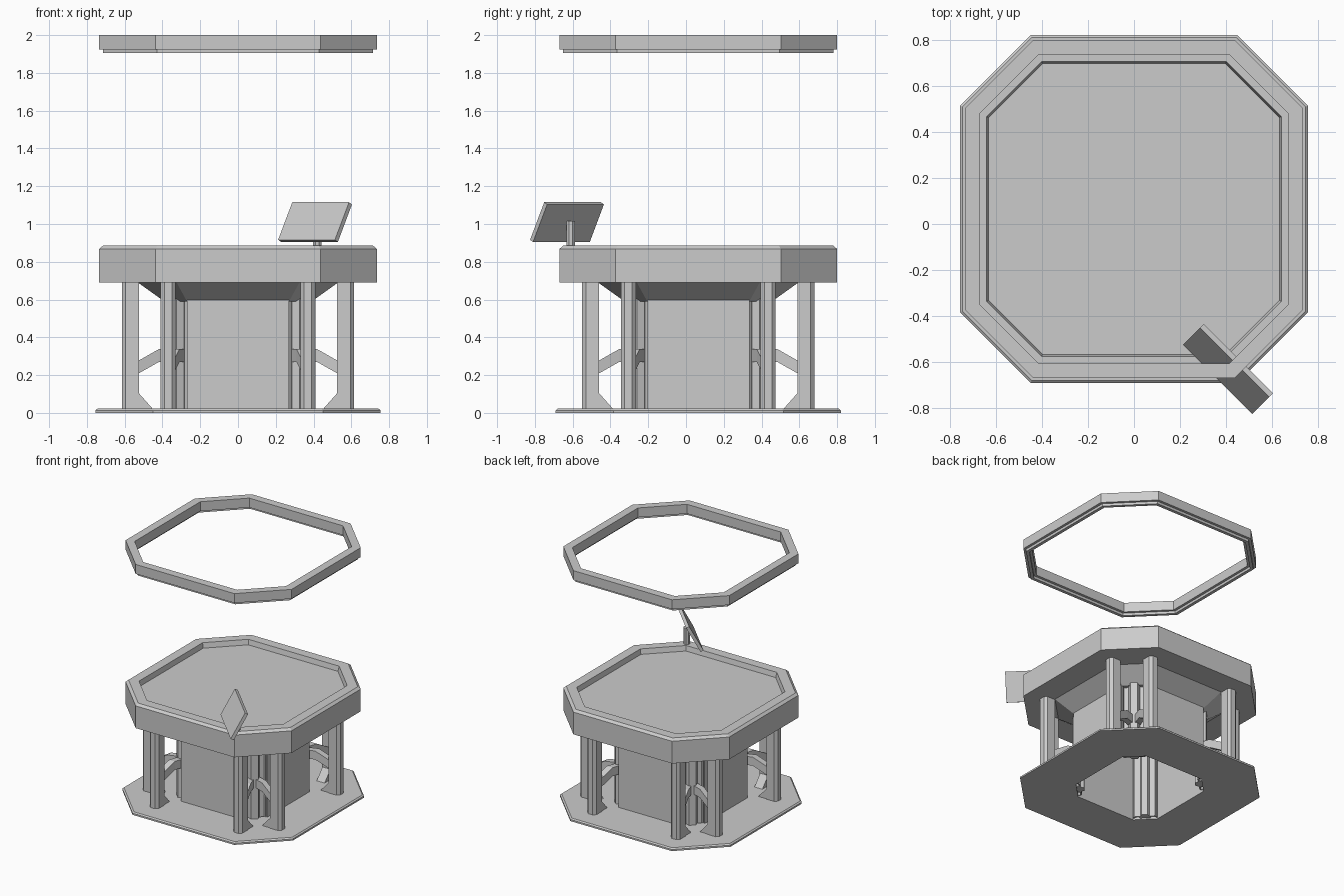
import bpy, bmesh, math
from mathutils import Matrix, Vector

if "Cube" in bpy.data.objects:
    bpy.data.objects.remove(bpy.data.objects["Cube"])

CY = 0.065  # the table centre sits slightly behind the origin


def finish(name, bm, matrix=None):
    if matrix:
        bm.transform(matrix)
    bmesh.ops.recalc_face_normals(bm, faces=bm.faces)
    me = bpy.data.meshes.new(name)
    bm.to_mesh(me)
    bm.free()
    ob = bpy.data.objects.new(name, me)
    bpy.context.collection.objects.link(ob)
    return ob


def loft(name, rings, closed=False, matrix=None):
    """Bridge point loops; closed joins last ring to first, else caps both ends."""
    bm = bmesh.new()
    vs = [[bm.verts.new(p) for p in r] for r in rings]
    n = len(vs[0])
    pairs = list(zip(vs, vs[1:])) + ([(vs[-1], vs[0])] if closed else [])
    for a, b in pairs:
        for i in range(n):
            j = (i + 1) % n
            bm.faces.new((a[i], a[j], b[j], b[i]))
    if not closed:
        bm.faces.new(vs[0])
        bm.faces.new(vs[-1])
    return finish(name, bm, matrix)


def octagon(h, f, z):
    """Square of half size h with corners cut; f is half the flat side."""
    pts = [(f, -h), (h, -f), (h, f), (f, h), (-f, h), (-h, f), (-h, -f), (-f, -h)]
    return [(x, y + CY, z) for x, y in pts]


def octs(*rows):
    return [octagon(*r) for r in rows]


def prism(name, profile, z0, z1, matrix=None):
    return loft(name, [[(x, y, z) for x, y in profile] for z in (z0, z1)], matrix=matrix)


# Base plate with the central opening
loft("base_plate", octs((.755, .45, 0), (.755, .45, .013), (.745, .444, .022),
                        (.385, .26, .022), (.385, .26, 0)), closed=True)

# Table top: recessed floor, rim, apron and tapered underside
loft("table_top", octs((.632, .397, .845), (.64, .402, .885), (.715, .428, .885),
                       (.735, .437, .868), (.735, .437, .69), (.53, .325, .69),
                       (.39, .27, .59)))

# Floating upper ring with a smaller lip below
loft("upper_ring", octs((.735, .437, 2), (.735, .437, 1.925), (.67, .415, 1.925),
                        (.67, .415, 2)), closed=True)
loft("upper_ring_lip", octs((.715, .43, 1.927), (.715, .43, 1.905), (.69, .422, 1.905),
                            (.69, .422, 1.927)), closed=True)


# Hollow central cabinet with notched corners
def cabinet_loop(t, z):
    quarter = [(.37 - t, -.25), (.4 - t, -.27), (.4 - t, .27), (.37 - t, .25)]
    pts = []
    for k in range(4):
        c, s = round(math.cos(k * math.pi / 2)), round(math.sin(k * math.pi / 2))
        pts += [(x * c - y * s, x * s + y * c + CY, z) for x, y in quarter]
    return pts


loft("cabinet", [cabinet_loop(0, .01), cabinet_loop(0, .6),
                 cabinet_loop(.015, .6), cabinet_loop(.015, .01)], closed=True)

# Four corners, each with a post and a pair of mirrored legs
leg = [(.525, .33), (.595, .33), (.615, .35), (.615, .39), (.595, .41), (.525, .41)]
post = [(.345, .285), (.362, .325), (.325, .362), (.285, .345), (.27, .30), (.30, .27)]
SWAP = Matrix(((0, 1, 0, 0), (1, 0, 0, 0), (0, 0, 1, 0), (0, 0, 0, 1)))
for sx, sn in ((1, "right"), (-1, "left")):
    for sy, yn in ((1, "back"), (-1, "front")):
        corner = Matrix.Translation((0, CY, 0)) @ Matrix.Diagonal((sx, sy, 1, 1))
        prism(f"{yn}_{sn}_corner_post", post, .01, .62, corner)
        for sw, tag in ((Matrix.Identity(4), "a"), (SWAP, "b")):
            m = corner @ sw
            tail = f"{yn}_{sn}_{tag}"
            prism("leg_" + tail, leg, .015, .695, m)
            # Sloped foot gusset pointing inward
            loft("foot_" + tail, [[(.53, y, .11), (.53, y, .02), (.45, y, .02)]
                                  for y in (.335, .405)], matrix=m)
            # Brace rising from the leg to the cabinet corner
            path = [(.54, .37, .235), (.42, .335, .303), (.33, .305, .303)]
            loft("brace_" + tail,
                 [[(x, y - .025, z - .034), (x, y + .025, z - .034),
                   (x, y + .025, z + .034), (x, y - .025, z + .034)] for x, y, z in path],
                 matrix=m)

# Tilted screen on a short stand at the front right corner
bm = bmesh.new()
bmesh.ops.create_cube(bm, size=1)
bmesh.ops.scale(bm, vec=(.425, .025, .225), verts=bm.verts)
finish("screen", bm, Matrix.Translation((.408, -.63, 1.01))
       @ Matrix.Rotation(math.radians(-45), 4, 'Z')
       @ Matrix.Rotation(math.radians(-28), 4, 'X'))
stand = [(.42 + .025 * math.cos(a), -.61 + .025 * math.sin(a))
         for a in (math.pi * (i + .5) / 4 for i in range(8))]
prism("screen_stand", stand, .88, 1.015)
